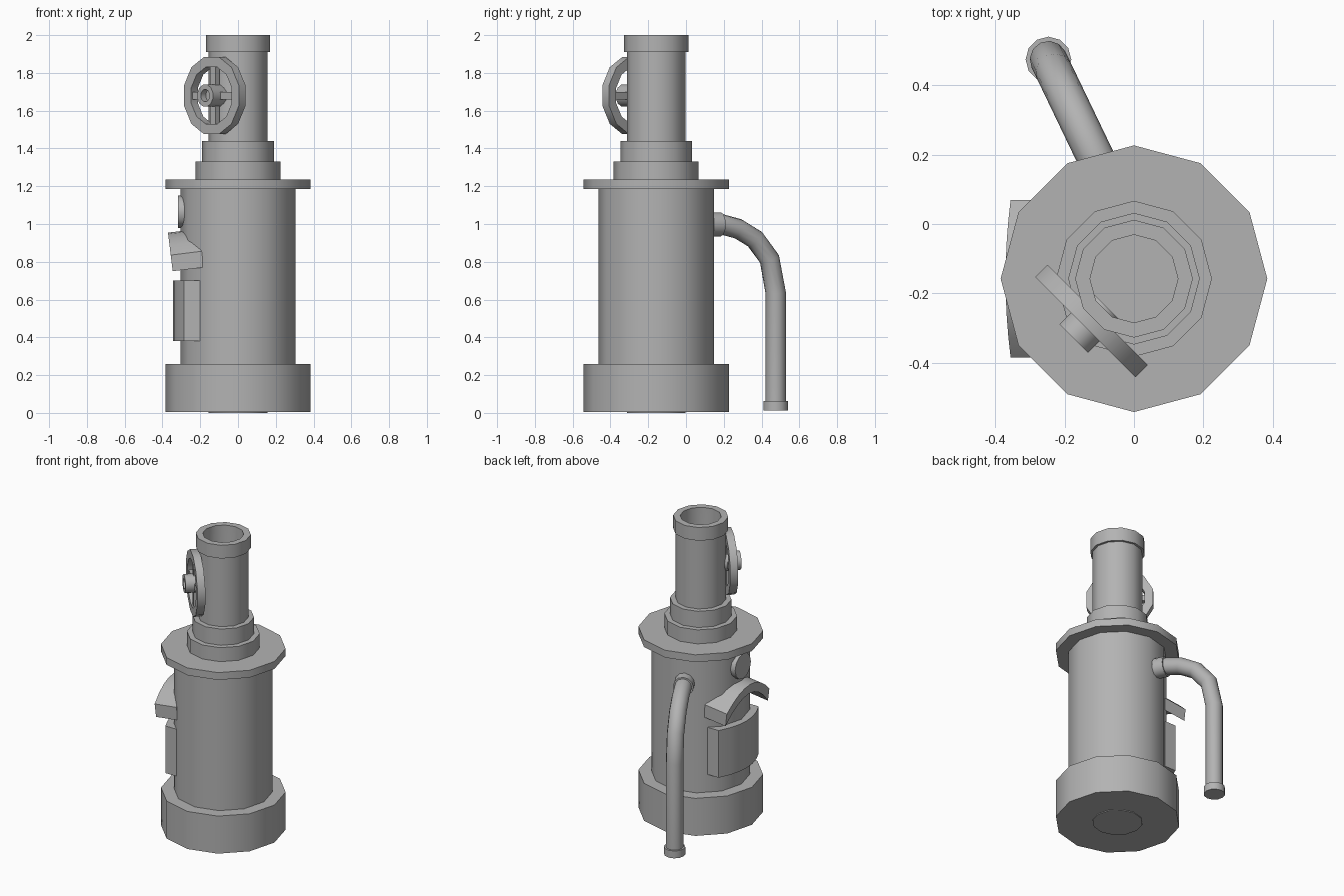
import bpy, bmesh, math
from mathutils import Matrix, Vector

if "Cube" in bpy.data.objects:
    bpy.data.objects.remove(bpy.data.objects["Cube"], do_unlink=True)

SIDES = 12
grey = bpy.data.materials.new("plain_grey")
grey.use_nodes = True
colour = (0.45, 0.45, 0.45, 1)
grey.diffuse_color = colour
grey.node_tree.nodes["Principled BSDF"].inputs["Base Color"].default_value = colour

AXIS = Matrix.Translation((0, -0.158, 0))


def smooth(obj):
    bpy.ops.object.select_all(action='DESELECT')
    obj.select_set(True)
    bpy.context.view_layer.objects.active = obj
    bpy.ops.object.shade_smooth_by_angle(angle=math.radians(40))


def finish(name, bm, matrix):
    bmesh.ops.remove_doubles(bm, verts=bm.verts[:], dist=1e-5)
    bmesh.ops.recalc_face_normals(bm, faces=bm.faces[:])
    bm.transform(matrix)
    mesh = bpy.data.meshes.new(name)
    bm.to_mesh(mesh)
    bm.free()
    mesh.materials.append(grey)
    obj = bpy.data.objects.new(name, mesh)
    bpy.context.collection.objects.link(obj)
    smooth(obj)
    return obj


def lathe(name, profile, matrix=AXIS, phase=0.0):
    """Turn (radius, height) points around local z."""
    bm = bmesh.new()
    rings = []
    for i in range(SIDES):
        a = (i + phase) * math.tau / SIDES
        rings.append([bm.verts.new((r * math.cos(a), r * math.sin(a), z)) for r, z in profile])
    for i in range(SIDES):
        a, b = rings[i], rings[(i + 1) % SIDES]
        for j in range(len(profile) - 1):
            bm.faces.new((a[j], b[j], b[j + 1], a[j + 1]))
    return finish(name, bm, matrix)


def drum(name, radius, low, high, matrix=AXIS, phase=0.0):
    return lathe(name, [(0, low), (radius, low), (radius, high), (0, high)], matrix, phase)


def prism(name, points, push, matrix=AXIS):
    """Push a flat outline along a vector."""
    bm = bmesh.new()
    face = bm.faces.new([bm.verts.new(p) for p in points])
    new = bmesh.ops.extrude_face_region(bm, geom=[face], use_keep_orig=True)["geom"]
    bmesh.ops.translate(bm, verts=[v for v in new if isinstance(v, bmesh.types.BMVert)], vec=push)
    return finish(name, bm, matrix)


# Stacked body
drum("base", 0.385, 0.005, 0.26)
drum("body", 0.305, 0.2, 1.2)
drum("flange", 0.385, 1.185, 1.235)
drum("lower_collar", 0.225, 1.2, 1.33)
drum("upper_collar", 0.19, 1.3, 1.44)

# Central pipe with lip and rounded bore
lathe("chimney_pipe", [(0, 0), (0.155, 0), (0.155, 1.91), (0.17, 1.91), (0.17, 2), (0.127, 2),
                       (0.127, 0.15), (0.11, 0.09), (0.065, 0.04), (0, 0.025)])

# Hand wheel facing diagonally forward
x_axis, z_axis = Vector((1, -1, 0)).normalized(), Vector((-1, -1, 0)).normalized()
wheel = Matrix((x_axis, (0, 0, 1), z_axis)).transposed().to_4x4()
wheel.translation = (-0.123, -0.28, 1.68)
lathe("wheel_rim", [(0.212, -0.025), (0.212, 0.025), (0.157, 0.025), (0.157, -0.025), (0.212, -0.025)],
      wheel, 0.5)
lathe("wheel_hub", [(0, -0.06), (0.06, -0.06), (0.06, 0.072), (0.033, 0.072), (0.033, 0.035), (0, 0.035)],
      wheel, 0.5)
for i in range(4):
    turn = Matrix.Rotation(i * math.pi / 2, 4, 'Z')
    prism("wheel_spoke_%d" % (i + 1),
          [(0.04, -0.02, -0.016), (0.17, -0.02, -0.016), (0.17, 0.02, -0.016), (0.04, 0.02, -0.016)],
          (0, 0, 0.032), wheel @ turn)

# Bent drain pipe at the back
def on_pipe(y, z):
    return Vector((-0.115 - 0.48 * (y - 0.2), y, z))

curve = bpy.data.curves.new("drain_pipe", 'CURVE')
curve.dimensions = '3D'
curve.bevel_depth = 0.054
curve.bevel_resolution = 4
curve.use_fill_caps = True
path = [(0.06, 0.998), (0.19, 0.998), (0.275, 0.975), (0.365, 0.92), (0.442, 0.815), (0.475, 0.635), (0.475, 0.03)]
spline = curve.splines.new('POLY')
spline.points.add(len(path) - 1)
for point, (y, z) in zip(spline.points, path):
    point.co = (*on_pipe(y, z), 1)
curve.materials.append(grey)
drain = bpy.data.objects.new("drain_pipe", curve)
bpy.context.collection.objects.link(drain)
bpy.ops.object.select_all(action='DESELECT')
drain.select_set(True)
bpy.context.view_layer.objects.active = drain
bpy.ops.object.convert(target='MESH')
smooth(bpy.context.view_layer.objects.active)

outward = (on_pipe(1, 0) - on_pipe(0, 0)).normalized()
collar = Matrix.Translation(on_pipe(0.12, 0.998)) @ outward.to_track_quat('Z', 'Y').to_matrix().to_4x4()
drum("drain_collar", 0.064, 0, 0.07, collar)
drum("drain_foot", 0.066, 0.012, 0.062, Matrix.Translation(on_pipe(0.475, 0)))

# Curved door on the right side
steps = [-0.215 + 0.43 * i / 6 for i in range(7)]
front = [(-0.345 + 1.3 * y * y, y, 0.38) for y in steps]
prism("door", front + [(-0.2, 0.215, 0.38), (-0.2, -0.215, 0.38)], (0, 0, 0.32))

# Arched hood above the door, sloping outward
hood = AXIS @ Matrix.Translation((-0.358, 0, 0.85)) @ Matrix.Rotation(math.radians(-7), 4, 'Y')
spans = [-0.228 + 0.456 * i / 8 for i in range(9)]
top = [(0, y, 0.105 - 2.3 * y * y) for y in spans]
under = [(0, y, 0.04 - 2.7 * y * y) for y in reversed(spans)]
prism("hood", top + under, (0.165, 0, 0), hood)

# Round gauge above the hood
gauge = AXIS @ Matrix.Translation((-0.28, 0, 1.065)) @ Matrix.Rotation(-math.pi / 2, 4, 'Y')
drum("gauge", 0.085, 0, 0.038, gauge)
